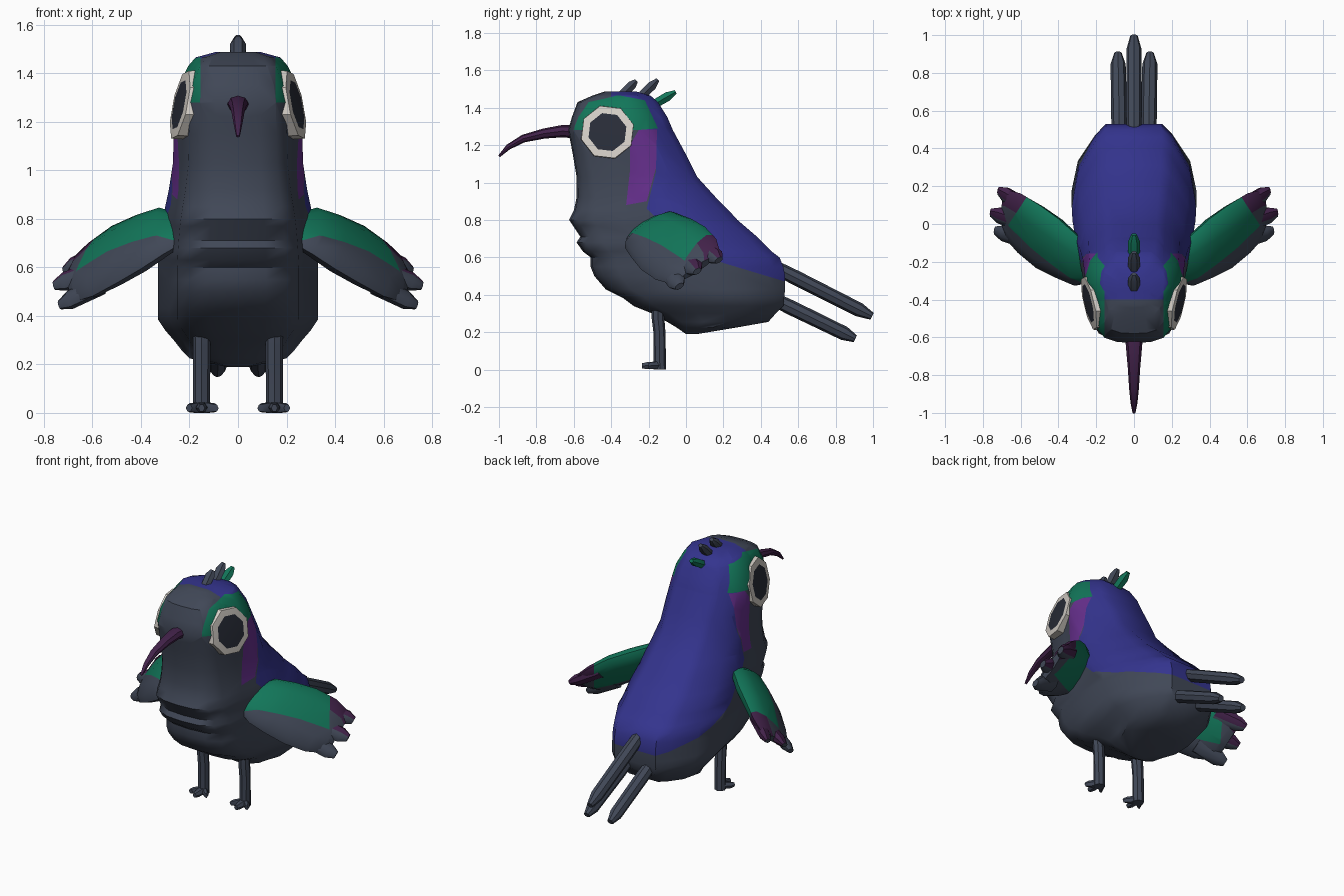
import bpy, bmesh, math
from mathutils import Vector

if "Cube" in bpy.data.objects:
    bpy.data.objects.remove(bpy.data.objects["Cube"])

PALETTE = {
    "slate": (0.052, 0.064, 0.095), "blue": (0.034, 0.034, 0.27),
    "green": (0.006, 0.18, 0.10), "violet": (0.13, 0.028, 0.26),
    "dark_plum": (0.055, 0.016, 0.068), "off_white": (0.66, 0.62, 0.57),
    "pupil_dark": (0.022, 0.026, 0.040),
}
MATS = {}
for key, rgb in PALETTE.items():
    MATS[key] = bpy.data.materials.new(key)
    MATS[key].diffuse_color = (*rgb, 1)


def finish(name, bm, slots, rule=None, angle=40):
    """Turn a bmesh into a shaded object; rule(centre, normal) picks the slot."""
    bmesh.ops.recalc_face_normals(bm, faces=bm.faces)
    bm.normal_update()
    if rule:
        for f in bm.faces:
            f.material_index = slots.index(rule(f.calc_center_median(), f.normal))
    me = bpy.data.meshes.new(name)
    bm.to_mesh(me)
    bm.free()
    for s in slots:
        me.materials.append(MATS[s])
    ob = bpy.data.objects.new(name, me)
    bpy.context.collection.objects.link(ob)
    bpy.ops.object.select_all(action='DESELECT')
    ob.select_set(True)
    bpy.context.view_layer.objects.active = ob
    bpy.ops.object.shade_smooth_by_angle(angle=math.radians(angle))
    return ob


def loft(rings):
    """Skin a list of equal-length point rings and cap both ends."""
    bm = bmesh.new()
    vs = [[bm.verts.new(p) for p in r] for r in rings]
    n = len(vs[0])
    for a, b in zip(vs, vs[1:]):
        for i in range(n):
            bm.faces.new((a[i], a[(i + 1) % n], b[(i + 1) % n], b[i]))
    bm.faces.new(vs[0])
    bm.faces.new(vs[-1])
    return bm


def cut(bm, co, no, faces=None):
    faces = bm.faces[:] if faces is None else faces
    geom = list({e for f in faces for e in f.edges} | {v for f in faces for v in f.verts}) + faces
    bmesh.ops.bisect_plane(bm, geom=geom, plane_co=co, plane_no=no, dist=1e-4)


def tube(name, path, radii, slots=("slate",), side=(1, 0, 0), n=8, mirror=1, cuts=(), rule=None):
    """Elliptic tube along a path; radii are (along side, across)."""
    pts, u, rings = [Vector(p) for p in path], Vector(side).normalized(), []
    for i, p in enumerate(pts):
        t = pts[min(i + 1, len(pts) - 1)] - pts[max(i - 1, 0)]
        w = t.cross(u).normalized()
        a, b = radii[i]
        rings.append([p + u * a * math.cos(k * math.tau / n) + w * b * math.sin(k * math.tau / n)
                      for k in range(n)])
    bm = loft(rings)
    for co, no in cuts:
        cut(bm, co, no)
    slots = list(slots)
    bmesh.ops.recalc_face_normals(bm, faces=bm.faces)
    if rule:
        for f in bm.faces:
            f.material_index = slots.index(rule(f.calc_center_median(), f.normal))
    for v in bm.verts:
        v.co.x *= mirror
    return finish(name, bm, slots)


def inside(poly, y, z):
    hit = False
    for (y1, z1), (y2, z2) in zip(poly, poly[1:] + poly[:1]):
        if (z1 > z) != (z2 > z) and y < (y2 - y1) * (z - z1) / (z2 - z1) + y1:
            hit = not hit
    return hit


# Body and head: horizontal sections (z, front y, back y, half width)
SECTIONS = [
    (0.19, 0.0, 0.06, 0.05), (0.225, -0.05, 0.27, 0.20), (0.255, -0.10, 0.44, 0.23),
    (0.30, -0.18, 0.48, 0.265), (0.34, -0.28, 0.52, 0.30), (0.385, -0.34, 0.525, 0.33),
    (0.43, -0.43, 0.53, 0.33), (0.50, -0.49, 0.53, 0.33), (0.55, -0.51, 0.52, 0.33),
    (0.60, -0.51, 0.50, 0.33), (0.63, -0.55, 0.46, 0.328), (0.68, -0.585, 0.41, 0.325),
    (0.71, -0.565, 0.38, 0.322), (0.77, -0.605, 0.31, 0.315), (0.80, -0.625, 0.275, 0.31),
    (0.85, -0.60, 0.23, 0.30), (0.92, -0.585, 0.16, 0.285), (1.03, -0.585, 0.06, 0.268),
    (1.15, -0.605, 0.0, 0.265), (1.28, -0.63, -0.07, 0.26), (1.35, -0.61, -0.10, 0.245),
    (1.43, -0.58, -0.15, 0.205), (1.465, -0.50, -0.19, 0.175), (1.488, -0.43, -0.27, 0.09)]
HALF = [(0, 0), (0.35, 0.01), (0.6, 0.05), (0.76, 0.14), (0.86, 0.36), (1, 0.6),
        (0.9, 0.78), (0.62, 0.94), (0.45, 1), (0, 1)]
OUTLINE = HALF + [(-u, v) for u, v in HALF[-2:0:-1]]
body = loft([[(u * w, f + v * (b - f), z) for u, v in OUTLINE] for z, f, b, w in SECTIONS])

# Plumage patches as side outlines (y, z)
GREEN = [(-0.60, 1.28), (-0.56, 1.43), (-0.40, 1.475), (-0.22, 1.44), (-0.15, 1.29), (-0.27, 1.28)]
VIOLET = [(-0.30, 1.20), (-0.25, 1.285), (-0.155, 1.285), (-0.16, 1.08), (-0.21, 0.90),
          (-0.32, 0.88), (-0.30, 1.06)]
BLUE = [(-0.40, 1.6), (-0.40, 1.42), (-0.25, 1.28), (-0.16, 1.28), (-0.16, 1.06), (-0.21, 0.86),
        (0.0, 0.66), (0.2, 0.57), (0.6, 0.45), (0.6, 1.6)]
for poly in (GREEN, VIOLET, BLUE):
    for (y1, z1), (y2, z2) in zip(poly, poly[1:] + poly[:1]):
        near = []
        for f in body.faces:
            c = f.calc_center_median()
            if (min(y1, y2) - 0.1 < c.y < max(y1, y2) + 0.1
                    and min(z1, z2) - 0.1 < c.z < max(z1, z2) + 0.1):
                near.append(f)
        if near:
            cut(body, (0, y1, z1), (0, z2 - z1, y1 - y2), near)
for x in (-0.155, 0.155):
    cut(body, (x, 0, 0), (1, 0, 0), [f for f in body.faces if f.calc_center_median().z > 1.25])


def plumage(c, n):
    if abs(c.x) > 0.155 and inside(GREEN, c.y, c.z):
        return "green"
    if inside(VIOLET, c.y, c.z):
        return "violet"
    return "blue" if inside(BLUE, c.y, c.z) else "slate"


finish("body", body, ["slate", "blue", "green", "violet"], plumage)

# Beak, crest and tail
tube("beak", [(0, -0.58, 1.27), (0, -0.66, 1.275), (0, -0.76, 1.262), (0, -0.87, 1.235),
              (0, -0.95, 1.19), (0, -1.0, 1.14)],
     [(0.048, 0.035), (0.042, 0.033), (0.033, 0.027), (0.026, 0.021), (0.018, 0.015), (0.008, 0.006)],
     ["dark_plum"])
for i, (a, b, m) in enumerate([((-0.36, 1.45), (-0.265, 1.545), "slate"),
                               ((-0.27, 1.43), (-0.15, 1.55), "slate"),
                               ((-0.22, 1.39), (-0.055, 1.485), "green")]):
    A, B = Vector((0, *a)), Vector((0, *b))
    tube(f"crest_feather_{i + 1}", [A, A.lerp(B, 0.75), B],
         [(0.03, 0.026), (0.033, 0.028), (0.015, 0.012)], [m], n=6)
for name, x, a, b in [("tail_middle", 0, (0.42, 0.575), (0.995, 0.285)),
                      ("tail_right", 0.085, (0.42, 0.40), (0.905, 0.165)),
                      ("tail_left", -0.085, (0.42, 0.40), (0.905, 0.165))]:
    A, B = Vector((x * 0.9, *a)), Vector((x, *b))
    tube(name, [A, A.lerp(B, 0.3), A.lerp(B, 0.88), B],
         [(0.036, 0.036), (0.042, 0.04), (0.04, 0.038), (0.02, 0.02)])

# Wing colouring: upper chord is green, its tip is plum
CHORD = Vector((0, 0.83, 0.56))
SPLIT = Vector((-0.45, 0.83, 0.56))
TIP = Vector((0.83, 0.55, 0))


def wing_rule(c, n):
    if c.dot(TIP) > 0.55:
        return "dark_plum" if n.dot(Vector((0, 0.8, 0.5))) > 0.15 else "slate"
    return "green" if c.dot(SPLIT) > 0.02 else "slate"


def feather_rule(c, n):
    return "dark_plum" if n.dot(Vector((0, 0.8, 0.5))) > 0.15 else "slate"


WING = [(0.24, -0.22, 0.755), (0.31, -0.19, 0.745), (0.40, -0.13, 0.70), (0.50, -0.07, 0.65),
        (0.60, 0.0, 0.59), (0.66, 0.04, 0.555), (0.69, 0.06, 0.54)]
WING_R = [(0.11, 0.04), (0.165, 0.06), (0.19, 0.07), (0.205, 0.066), (0.195, 0.052),
          (0.165, 0.04), (0.11, 0.02)]
for s, tag in ((1, "right"), (-1, "left")):
    tube(f"wing_{tag}", WING, WING_R, ["slate", "green", "dark_plum"], CHORD, 12, s,
         [(SPLIT * (0.02 / SPLIT.length_squared), SPLIT), (TIP * (0.55 / TIP.length_squared), TIP)],
         wing_rule)
    # Three finger feathers at the wing tip
    for i, (a, b) in enumerate([((0.56, 0.08, 0.66), (0.715, 0.175, 0.585)),
                                ((0.58, 0.0, 0.59), (0.757, 0.06, 0.525)),
                                ((0.56, -0.09, 0.53), (0.735, -0.035, 0.445))]):
        A, B = Vector(a), Vector(b)
        tube(f"wing_feather_{i + 1}_{tag}", [A, A.lerp(B, 0.75), B],
             [(0.055, 0.036), (0.05, 0.034), (0.026, 0.016)], ["slate", "dark_plum"], CHORD, 8, s,
             rule=feather_rule if i < 2 else None)

    # Eye: octagonal raised rim with an inset pupil face
    bm = bmesh.new()

    def octagon(r, dx):
        out = []
        for k in range(8):
            ang = math.tau * (k + 0.35) / 8
            dy, dz = r * math.cos(ang), r * math.sin(ang)
            out.append(bm.verts.new((s * (0.235 + 0.22 * dy - 0.2 * dz + dx), -0.42 + dy, 1.27 + dz)))
        return out
    loops = [octagon(0.148, -0.05), octagon(0.145, 0.004), octagon(0.105, 0.008)]
    for a, b in zip(loops, loops[1:]):
        for k in range(8):
            bm.faces.new((a[k], a[(k + 1) % 8], b[(k + 1) % 8], b[k]))
    bm.faces.new(loops[0])
    pupil = bm.faces.new(loops[2])
    pupil.material_index = 1
    finish(f"eye_{tag}", bm, ["off_white", "pupil_dark"], angle=20)

    # Leg and three-toed foot
    tube(f"leg_{tag}", [(s * 0.15, -0.15, 0.34), (s * 0.15, -0.15, 0.28), (s * 0.15, -0.142, 0.2),
                        (s * 0.15, -0.14, 0.0)],
         [(0.036, 0.034), (0.036, 0.034), (0.036, 0.032), (0.034, 0.034)])
    for i, (x, y) in enumerate([(0.093, -0.20), (0.15, -0.235), (0.202, -0.20)]):
        A, B = Vector((s * 0.15, -0.135, 0.024)), Vector((s * x, y, 0.02))
        tube(f"toe_{i + 1}_{tag}", [A, A.lerp(B, 0.7), B],
             [(0.026, 0.024), (0.024, 0.022), (0.013, 0.016)], n=6)

for m in bpy.data.materials:
    if m.users and not m.is_grease_pencil:
        m.use_nodes = True
        m.node_tree.nodes["Principled BSDF"].inputs["Base Color"].default_value = m.diffuse_color
